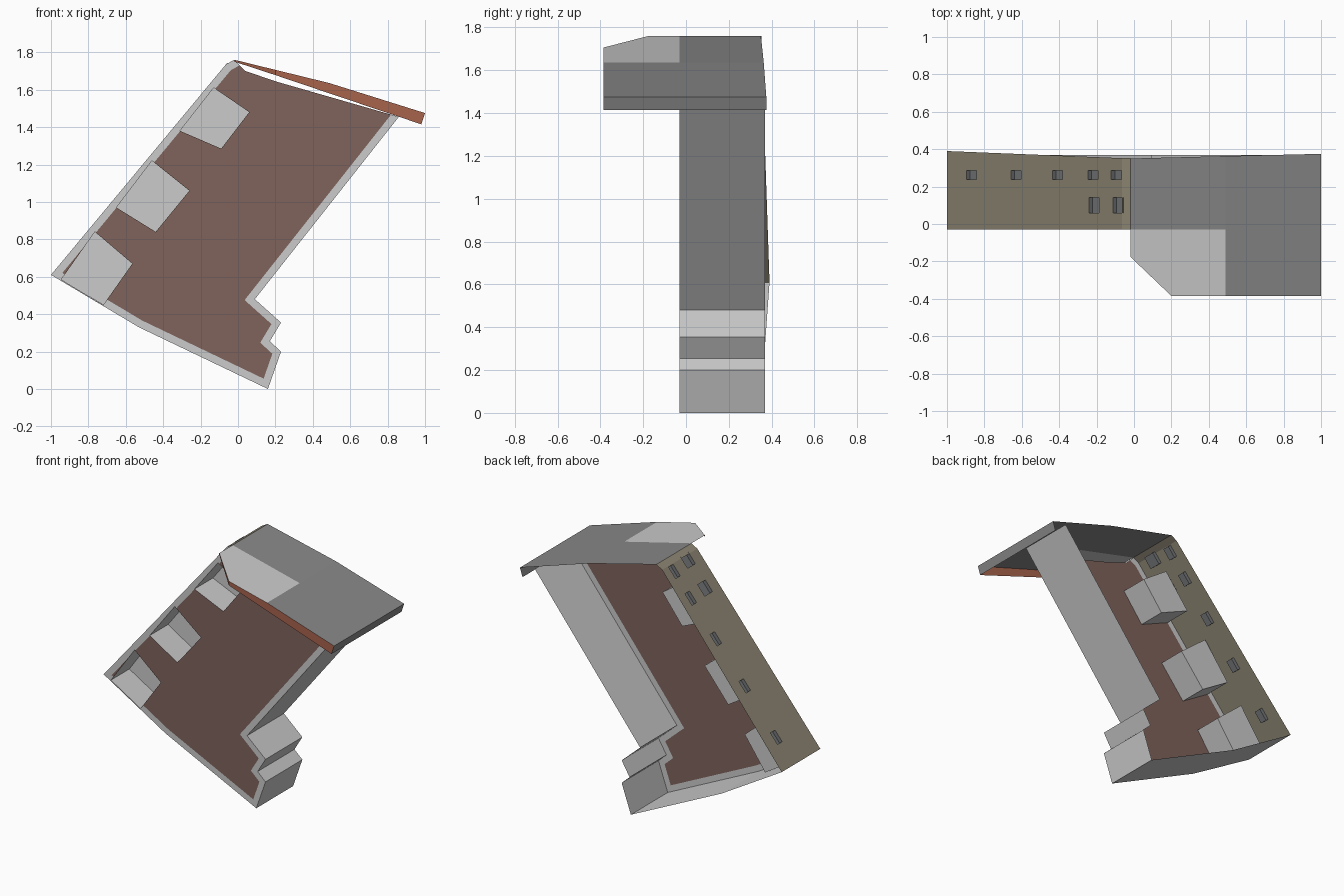
import bpy, bmesh, math
from mathutils import Vector, Matrix

if "Cube" in bpy.data.objects:
    bpy.data.objects.remove(bpy.data.objects["Cube"])


def material(name, rgb):
    m = bpy.data.materials.new(name)
    m.diffuse_color = (*rgb, 1)
    m.use_nodes = True
    m.node_tree.nodes["Principled BSDF"].inputs["Base Color"].default_value = m.diffuse_color
    return m


LIGHT = material("light grey", (0.60, 0.60, 0.60))
ROOF = material("dark grey roof", (0.25, 0.25, 0.25))
TAN = material("tan wall", (0.27, 0.24, 0.175))
BROWN = material("brown front", (0.21, 0.125, 0.105))
ORANGE = material("rust trim", (0.39, 0.126, 0.073))
GLASS = material("window grey", (0.17, 0.18, 0.19))

FRONT, BACK = -0.03, 0.37


def finish(name, bm, mats):
    me = bpy.data.meshes.new(name)
    bm.to_mesh(me)
    bm.free()
    for m in mats:
        me.materials.append(m)
    ob = bpy.data.objects.new(name, me)
    bpy.context.collection.objects.link(ob)
    return ob


def add_face(bm, pts, mat=0):
    f = bm.faces.new([bm.verts.new(p) for p in pts])
    f.material_index = mat
    return f


def cut(bm, point, normal):
    bmesh.ops.bisect_plane(bm, geom=bm.verts[:] + bm.edges[:] + bm.faces[:],
                           plane_co=point, plane_no=normal, dist=1e-5)


def pairs(pts):
    return list(zip(pts, pts[1:] + pts[:1]))


def inside(p, poly):
    signs = [(b[0] - a[0]) * (p.y - a[1]) - (b[1] - a[1]) * (p.x - a[0]) for a, b in pairs(poly)]
    return all(s > 0 for s in signs) or all(s < 0 for s in signs)


def seg_dist(p, a, b):
    a, b = Vector(a), Vector(b)
    t = max(0, min(1, (p - a).dot(b - a) / (b - a).length_squared))
    return (p - a - (b - a) * t).length


def panel(name, outline, holes, depth, matrix, mats, border=(), width=0.04):
    """Flat wall with an edge border and box recesses going to local +z.
    mats: border, field, recess."""
    bm = bmesh.new()
    add_face(bm, [(x, y, 0) for x, y in outline], 1)
    bmesh.ops.triangulate(bm, faces=bm.faces[:])
    for a, b in [e for h in holes for e in pairs(h)]:
        cut(bm, (*a, 0), (a[1] - b[1], b[0] - a[0], 0))
    for a, b in border:
        n = Vector((a[1] - b[1], b[0] - a[0], 0)).normalized()
        for side in (-width, width):
            cut(bm, Vector((*a, 0)) + n * side, n)
    gone = []
    for f in bm.faces:
        c = f.calc_center_median().to_2d()
        if any(inside(c, h) for h in holes):
            gone.append(f)
        elif any(seg_dist(c, a, b) < width for a, b in border):
            f.material_index = 0
    bmesh.ops.delete(bm, geom=gone, context='FACES')
    for h in holes:
        add_face(bm, [(x, y, depth) for x, y in h], 2)
        for a, b in pairs(h):
            add_face(bm, [(*a, 0), (*b, 0), (*b, depth), (*a, depth)], 2)
    bm.transform(matrix)
    return finish(name, bm, mats)


# Front wall: brown field, grey border, three box recesses
outline = [(-0.02, 1.76), (-0.065, 1.735), (-1, 0.61), (-0.53, 0.33), (0.16, 0), (0.23, 0.2),
           (0.17, 0.255), (0.23, 0.355), (0.09, 0.48), (0.86, 1.455), (0.2, 1.645), (0.04, 1.70)]
recesses = [
    [(-0.13, 1.61), (0.06, 1.48), (-0.09, 1.285), (-0.31, 1.38)],
    [(-0.46, 1.22), (-0.26, 1.06), (-0.44, 0.84), (-0.65, 0.97)],
    [(-0.765, 0.84), (-0.565, 0.67), (-0.72, 0.45), (-0.945, 0.585)],
]
to_front = Matrix(((1, 0, 0, 0), (0, 0, 1, FRONT), (0, 1, 0, 0), (0, 0, 0, 1)))
panel("front_wall", outline, recesses, 0.2, to_front, [LIGHT, BROWN, LIGHT],
      border=list(zip(outline[:9], outline[1:10])))

# Sloping tan wall with small sunken windows (local x runs up the slope)
ux, uz = Vector((0.935, 1.125)).normalized()
slope = math.hypot(0.935, 1.125)
to_slope = Matrix(((ux, 0, uz, -1), (0, 1, 0, 0), (uz, 0, -ux, 0.61), (0, 0, 0, 1)))
windows = []
for x, y, hy in [(-0.87, 0.262, 0.025), (-0.63, 0.262, 0.025), (-0.41, 0.262, 0.025),
                 (-0.22, 0.262, 0.025), (-0.095, 0.262, 0.025),
                 (-0.215, 0.1, 0.042), (-0.085, 0.1, 0.042)]:
    s = (x + 1) / ux
    windows.append([(s - 0.042, y - hy), (s + 0.042, y - hy), (s + 0.042, y + hy), (s - 0.042, y + hy)])
panel("sloping_wall", [(0, FRONT), (slope, FRONT), (slope, 0.352), (0, 0.39)], windows, 0.025,
      to_slope, [TAN, TAN, GLASS])


# Thin side walls extruded from the profile; the back stays open
def strip(name, pts, mat):
    bm = bmesh.new()
    for (ax, az), (bx, bz) in zip(pts, pts[1:]):
        ya, yb = (0.39 if x < -0.9 else 0.352 if z > 1.6 else BACK for x, z in ((ax, az), (bx, bz)))
        add_face(bm, [(ax, FRONT, az), (bx, FRONT, bz), (bx, yb, bz), (ax, ya, az)])
    finish(name, bm, [mat])


strip("wall_top_edge", outline[:2], TAN)
strip("underside", outline[2:5], LIGHT)
strip("stepped_foot", outline[4:9], LIGHT)
strip("right_wall", [(0.09, 0.48), (0.89, 1.493)], LIGHT)


# Roof sheet with cut corner, light patch, end lip and tapering trim
def top(x, y):
    z = 1.76 - (x + 0.02) * 0.245 if x <= 0.49 else 1.635 - (x - 0.49) * 0.3137
    return (x, y, z)


bm = bmesh.new()
add_face(bm, [top(*p) for p in [(-0.02, FRONT), (0.49, FRONT), (0.49, 0.363), (-0.02, 0.35)]], 0)
add_face(bm, [top(*p) for p in [(0.49, -0.385), (1, -0.385), (1, 0.375), (0.49, 0.363)]], 0)
add_face(bm, [top(*p) for p in [(-0.02, -0.175), (0.2, -0.385), (0.49, -0.385),
                                (0.49, FRONT), (-0.02, FRONT)]], 1)
add_face(bm, [top(1, -0.385), (0.98, -0.385, 1.415), (0.98, 0.375, 1.415), top(1, 0.375)], 0)
finish("roof", bm, [ROOF, LIGHT])

bm = bmesh.new()
low = [(-0.02, -0.175, 1.75), (0.2, -0.385, 1.678), (0.49, -0.385, 1.58), (0.98, -0.385, 1.415)]
high = [top(-0.02, -0.175), top(0.2, -0.385), top(0.49, -0.385), top(1, -0.385)]
for i in range(3):
    add_face(bm, [low[i], low[i + 1], high[i + 1], high[i]])
finish("roof_trim", bm, [ORANGE])
